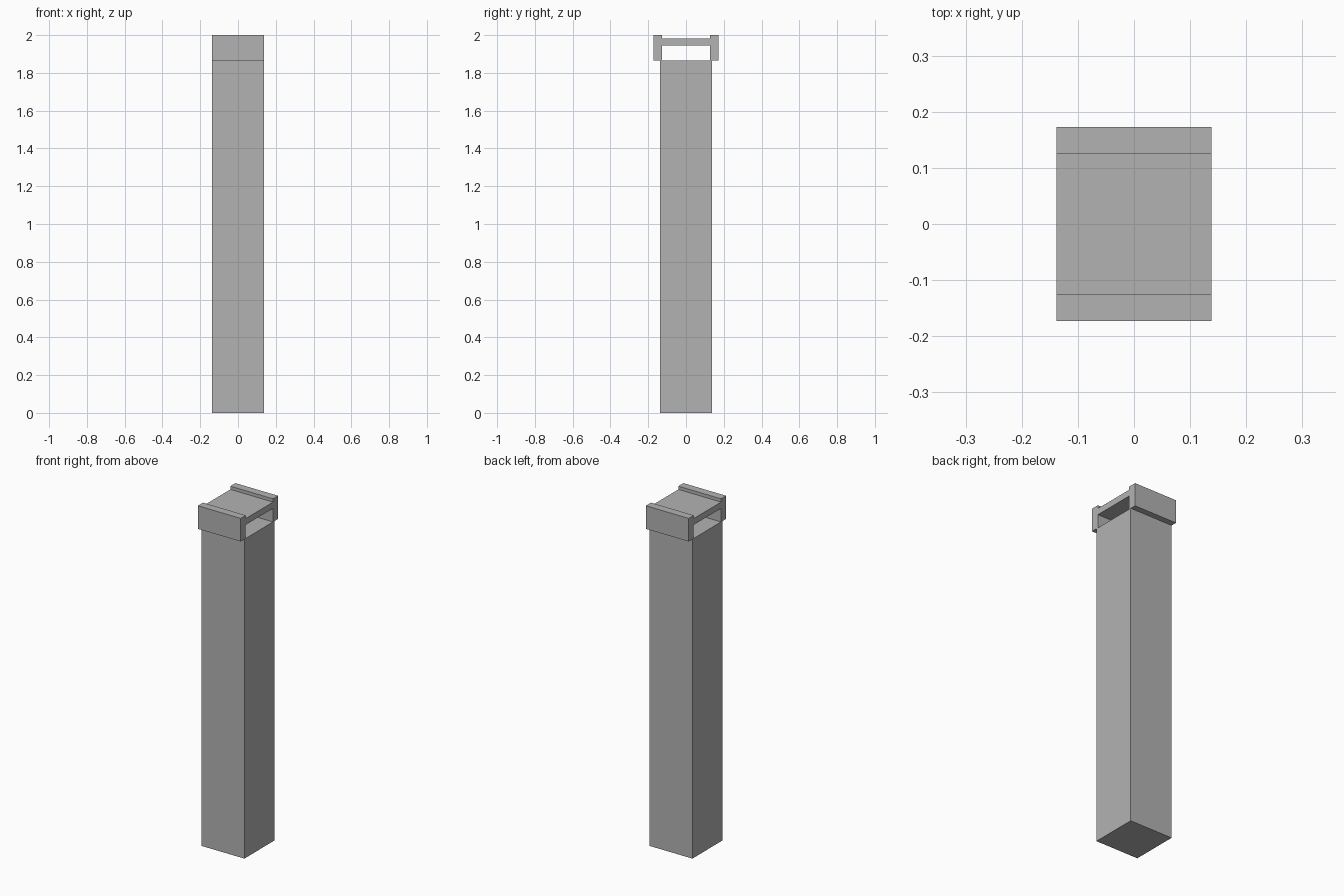
import bpy

# Remove the default cube
old = bpy.data.objects.get("Cube")
if old:
    bpy.data.objects.remove(old, do_unlink=True)

# Single grey material
GREY = (0.45, 0.45, 0.45, 1.0)
grey = bpy.data.materials.new("plain grey")
grey.use_nodes = True
grey.diffuse_color = GREY
grey.node_tree.nodes["Principled BSDF"].inputs["Base Color"].default_value = GREY

HALF = 0.138        # half width of the post
POST_TOP = 1.865
FLANGE_IN, FLANGE_OUT = 0.126, 0.173
WEB_LOW, WEB_HIGH = 1.944, 1.981


def prism(name, profile, axis):
    """Extrude a closed (y, z) profile along x over the post width."""
    n = len(profile)
    verts = [(x, y, z) for x in (-HALF, HALF) for y, z in profile]
    faces = [tuple(reversed(range(n))), tuple(range(n, 2 * n))]
    faces += [(i, (i + 1) % n, (i + 1) % n + n, i + n) for i in range(n)]
    mesh = bpy.data.meshes.new(name)
    mesh.from_pydata(verts, [], faces)
    mesh.materials.append(grey)
    obj = bpy.data.objects.new(name, mesh)
    bpy.context.collection.objects.link(obj)
    return obj


# Square post
prism("post", [(-HALF, 0), (HALF, 0), (HALF, POST_TOP), (-HALF, POST_TOP)], "x")

# H-section beam seat: one half of the outline, then its mirror image
half = [(FLANGE_IN, WEB_LOW), (FLANGE_IN, POST_TOP), (FLANGE_OUT, POST_TOP),
        (FLANGE_OUT, 2.0), (FLANGE_IN, 2.0), (FLANGE_IN, WEB_HIGH)]
prism("beam_cap", half + [(-y, z) for y, z in reversed(half)], "x")
